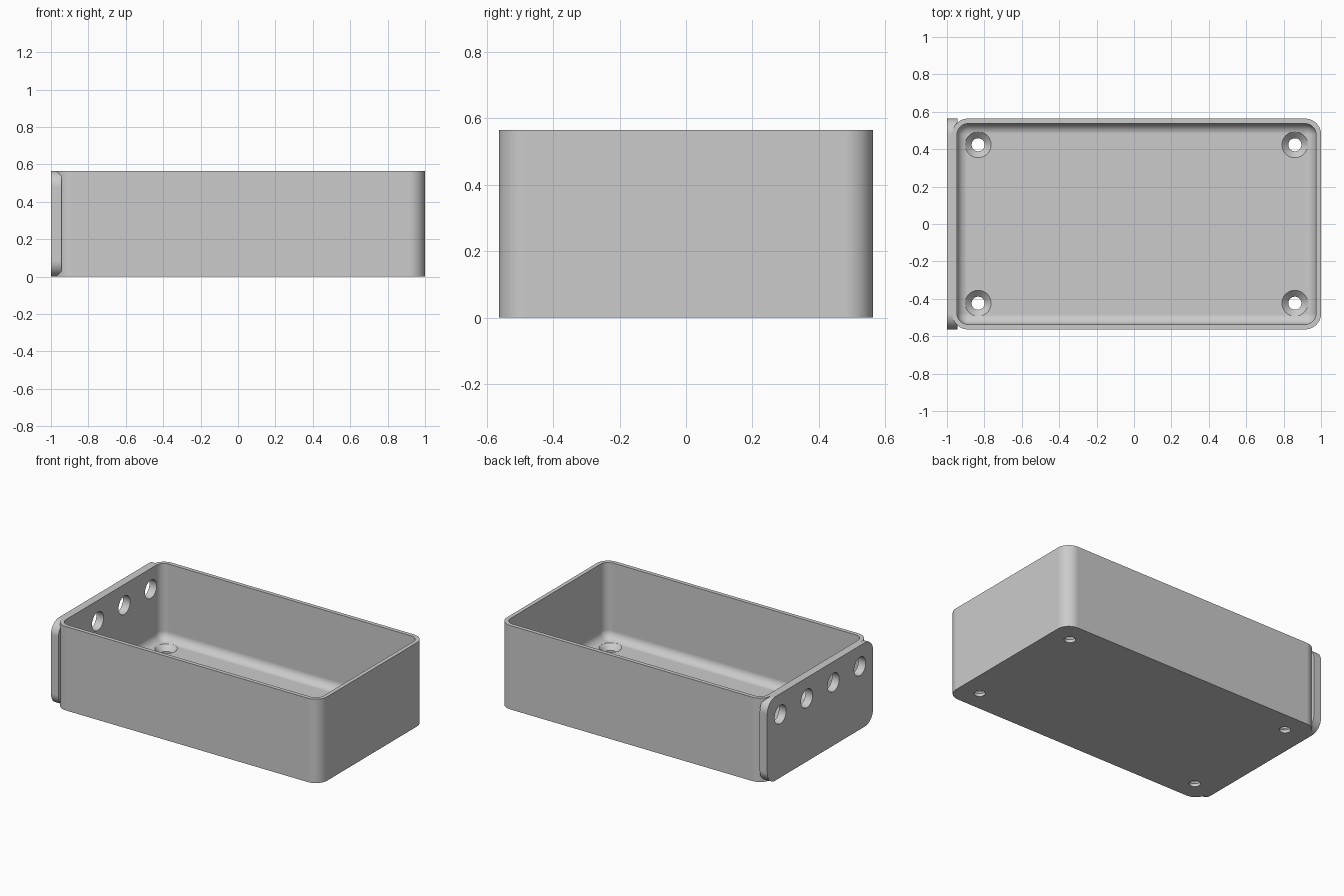
import bpy, bmesh
from math import pi, sin, cos, radians
from mathutils import Matrix

cube = bpy.data.objects.get("Cube")
if cube:
    bpy.data.objects.remove(cube, do_unlink=True)

WALL, FLOOR, HEIGHT, HALF_Y = 0.027, 0.054, 0.565, 0.5635
LEFT, RIGHT = -1 + WALL, 1.0
MID, HALF_X = (LEFT + RIGHT) / 2, (RIGHT - LEFT) / 2
CORNER, FILLET = 0.085, 0.056
SCREW_INSET = 0.14

grey = bpy.data.materials.new("light_grey")
grey.use_nodes = True
colour = (0.6, 0.6, 0.6, 1)
grey.diffuse_color = colour
grey.node_tree.nodes["Principled BSDF"].inputs["Base Color"].default_value = colour


def rounded_rect(hx, hy, r, steps=10):
    """Outline of a rounded rectangle with half sizes hx, hy."""
    points = []
    for quarter, (sx, sy) in enumerate([(1, 1), (-1, 1), (-1, -1), (1, -1)]):
        for i in range(steps + 1):
            a = (quarter + i / steps) * pi / 2
            points.append((sx * (hx - r) + r * cos(a), sy * (hy - r) + r * sin(a)))
    return points


def circle(r, steps=40):
    return [(r * cos(2 * pi * i / steps), r * sin(2 * pi * i / steps)) for i in range(steps)]


def loft(name, rings, matrix):
    """Closed solid through (outline, z) rings, listed from low to high."""
    bm = bmesh.new()
    loops = [[bm.verts.new((x, y, z)) for x, y in outline] for outline, z in rings]
    for low, high in zip(loops, loops[1:]):
        for i in range(len(low)):
            j = (i + 1) % len(low)
            bm.faces.new((low[i], low[j], high[j], high[i]))
    bm.faces.new(loops[0][::-1])
    bm.faces.new(loops[-1])
    bm.transform(matrix)
    bmesh.ops.recalc_face_normals(bm, faces=bm.faces)
    mesh = bpy.data.meshes.new(name)
    bm.to_mesh(mesh)
    bm.free()
    mesh.materials.append(grey)
    obj = bpy.data.objects.new(name, mesh)
    bpy.context.collection.objects.link(obj)
    return obj


def combine(target, tool, operation):
    """Apply a boolean and remove the tool."""
    bpy.context.view_layer.objects.active = target
    mod = target.modifiers.new("boolean", 'BOOLEAN')
    mod.operation, mod.solver, mod.object = operation, 'EXACT', tool
    bpy.ops.object.modifier_apply(modifier=mod.name)
    bpy.data.objects.remove(tool, do_unlink=True)


# Tray body
centre = Matrix.Translation((MID, 0, 0))
body = rounded_rect(HALF_X, HALF_Y, CORNER)
tray = loft("tray", [(body, 0), (body, HEIGHT)], centre)

# Thick end plate, rounded in side outline and reaching just inside the wall
side = rounded_rect(HALF_Y, HEIGHT / 2, CORNER)
upright = Matrix(((0, 0, 1, 0), (1, 0, 0, 0), (0, 1, 0, HEIGHT / 2), (0, 0, 0, 1)))
combine(tray, loft("end_plate", [(side, -1), (side, -0.944)], upright), 'UNION')

# Cavity with a filleted floor edge
rings = []
for i in range(9):
    a = i / 8 * pi / 2
    inset = WALL + FILLET * (1 - sin(a))
    rings.append((rounded_rect(HALF_X - inset, HALF_Y - inset, CORNER - inset),
                  FLOOR + FILLET * (1 - cos(a))))
rings.append((rings[-1][0], HEIGHT + 0.1))
combine(tray, loft("cavity", rings, centre), 'DIFFERENCE')

# Countersunk screw holes in the floor
for sx in (-1, 1):
    for sy in (-1, 1):
        place = Matrix.Translation((MID + sx * (HALF_X - SCREW_INSET),
                                    sy * (HALF_Y - SCREW_INSET), 0))
        screw = [(circle(0.035), -0.05), (circle(0.035), 0.02),
                 (circle(0.07), FLOOR + 0.001), (circle(0.07), 0.15)]
        combine(tray, loft("screw_hole", screw, place), 'DIFFERENCE')

# Row of four round holes through the end plate
span = HALF_Y - SCREW_INSET
for i in range(4):
    place = Matrix.Translation((0, span * (2 * i / 3 - 1), HEIGHT / 2 - SCREW_INSET)) @ upright
    port = [(circle(0.062), -1.1), (circle(0.062), -0.85)]
    combine(tray, loft("port_hole", port, place), 'DIFFERENCE')

# Smooth the rounded surfaces and keep the rims sharp
bpy.ops.object.select_all(action='DESELECT')
tray.select_set(True)
bpy.context.view_layer.objects.active = tray
bpy.ops.object.shade_smooth_by_angle(angle=radians(30))
weighted = tray.modifiers.new("weighted_normals", 'WEIGHTED_NORMAL')
weighted.keep_sharp = True
